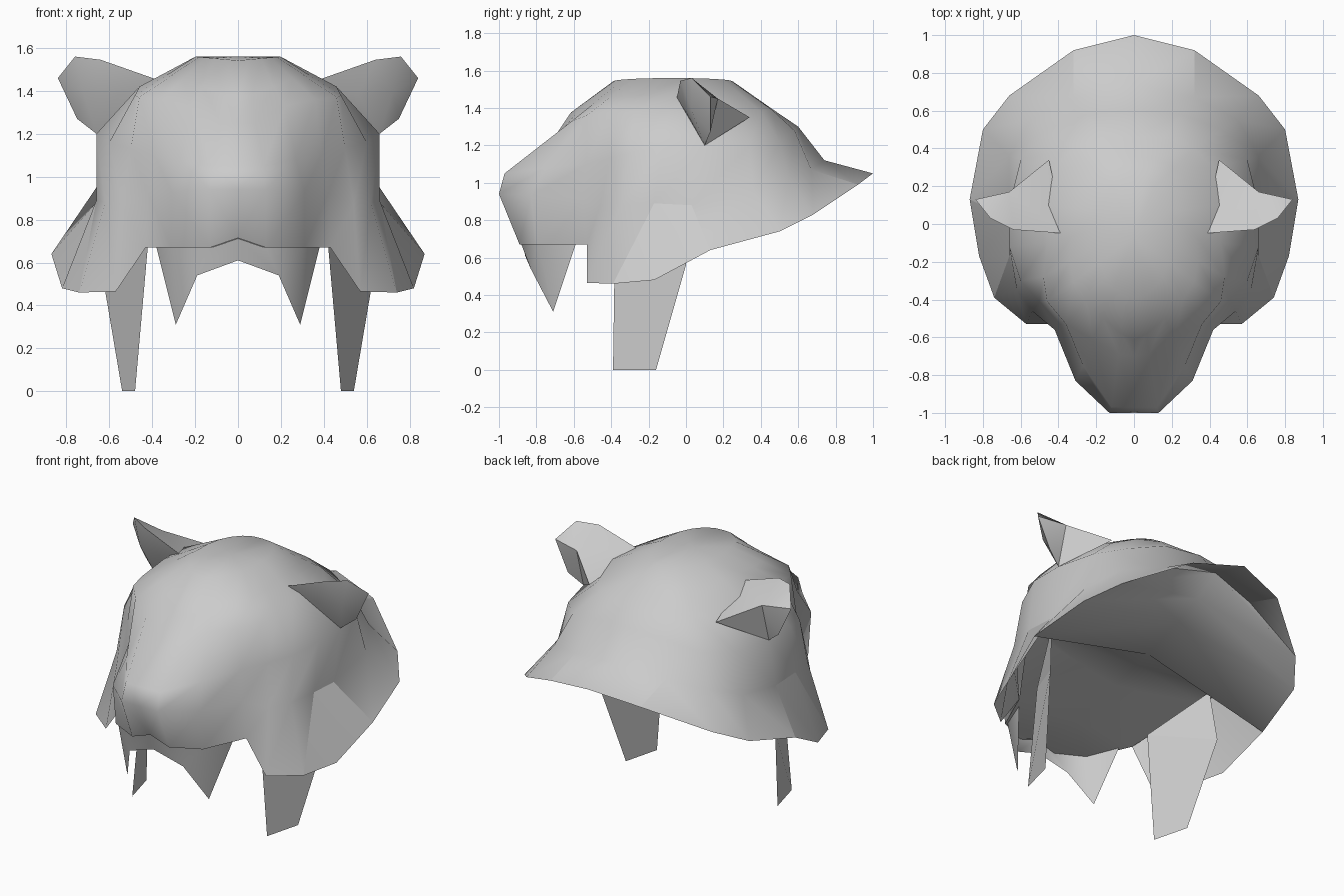
import bpy, math
from mathutils import Vector
import bmesh

if "Cube" in bpy.data.objects:
    bpy.data.objects.remove(bpy.data.objects["Cube"])


def build(name, verts, faces, angle, recalc=False, sharp=()):
    """Half mesh on +x, mirrored across x = 0."""
    me = bpy.data.meshes.new(name)
    me.from_pydata([tuple(v) for v in verts], [], faces)
    if recalc:
        bm = bmesh.new()
        bm.from_mesh(me)
        bmesh.ops.recalc_face_normals(bm, faces=bm.faces)
        bm.to_mesh(me)
        bm.free()
    ob = bpy.data.objects.new(name, me)
    bpy.context.collection.objects.link(ob)
    bpy.ops.object.select_all(action='DESELECT')
    ob.select_set(True)
    bpy.context.view_layer.objects.active = ob
    if angle:
        bpy.ops.object.shade_smooth_by_angle(angle=math.radians(angle))
    creases = {tuple(sorted(e)) for e in sharp}
    for e in me.edges:
        if tuple(sorted(e.vertices)) in creases:
            e.use_edge_sharp = True
    mod = ob.modifiers.new("Mirror", 'MIRROR')
    mod.use_clip = True
    mod.merge_threshold = 0.001
    return ob


# Hood shell: half rings from the front centre round to the back centre
rim = [(0, -.89, .715), (.13, -.89, .67), (.31, -.80, .67), (.43, -.53, .67),
       (.57, -.53, .465), (.74, -.39, .46), (.82, -.17, .48), (.87, .13, .64),
       (.80, .50, .74), (.66, .68, .83), (.32, .92, .99), (0, 1.0, 1.05)]
cheek = [(0, -1.0, .94), (.13, -1.0, .94), (.31, -.83, .93), (.42, -.56, .92),
         (.54, -.46, .87), (.62, -.35, .88), (.66, -.17, .89), (.66, .03, .88),
         (.66, .36, .95), (.55, .55, 1.02), (.32, .67, 1.07), (0, .74, 1.12)]
temple = [(0, -.97, 1.05), (.12, -.97, 1.05), (.27, -.75, 1.08), (.39, -.53, 1.10),
          (.50, -.41, 1.13), (.60, -.30, 1.16), (.66, -.12, 1.20), (.66, .10, 1.20),
          (.60, .34, 1.20), (.46, .50, 1.22), (.25, .58, 1.28), (0, .60, 1.30)]
brow = [(0, -.70, 1.25), (.08, -.69, 1.25), (.22, -.61, 1.33), (.36, -.53, 1.36),
        (.46, -.41, 1.37), (.48, -.28, 1.38), (.46, -.10, 1.42), (.46, .10, 1.42),
        (.42, .30, 1.36), (.32, .40, 1.38), (.17, .46, 1.39), (0, .46, 1.395)]
n = len(rim)
crown = []
for i in range(n):
    t = math.pi * i / (n - 1)
    s = math.sin(t) if 0 < i < n - 1 else 0
    crown.append((.2 * s, -.07 - .32 * math.cos(t), 1.542 + .018 * s))
forehead = []
for i, (a, b) in enumerate(zip(brow, crown)):
    m = (Vector(a) + Vector(b)) / 2
    m.y -= .07 * max(0, 1 - i / 3)
    m.z -= .02 if i < 3 else 0
    forehead.append(m)
rings = [rim, cheek, temple, brow, forehead, crown]
verts = [v for r in rings for v in r] + [(0, -.07, 1.56)]
faces = [(r * n + i, r * n + i + 1, (r + 1) * n + i + 1, (r + 1) * n + i)
         for r in range(5) for i in range(n - 1) if (r, i) != (0, 5)]
faces += [(5, 6, n + 6), (5, n + 6, n + 5)]        # cheek flap fold
faces += [(5 * n + i, 5 * n + i + 1, 6 * n) for i in range(n - 1)]
folds = [(5, n + 6), (n + 6, n + 7), (n + 7, 7), (10, n + 10)]
build("hood_shell", verts, faces, 45, sharp=folds)

# Underside closing the hood, sloping up from muzzle to nape
edge = [rim[1], rim[2], rim[3], cheek[6], cheek[7], rim[7], rim[8], rim[9], cheek[10]]
spine = [rim[0], (0, -.80, .69), (0, -.53, .69), (0, -.17, .76), (0, .03, .81),
         (0, .13, .84), (0, .40, .94), (0, .58, 1.02), cheek[11]]
m = len(edge)
faces = [(i, i + 1, m + i + 1, m + i) for i in range(m - 1)]
build("hood_underside", edge + spine + [rim[10]], faces + [(7, 2 * m, 8)], 120)

# Ears: outer rim, front bulging along a fold, pointed back running into the head
ear_rim = [(.37, -.05, 1.45), (.64, -.03, 1.545), (.76, .03, 1.56),
           (.84, .13, 1.46), (.75, .13, 1.27), (.66, .10, 1.20)]
extra = [(.72, .03, 1.39), (.56, .0, 1.38), (.66, .17, 1.45), (.45, .34, 1.35)]
faces = [(i, i + 1, 6) for i in range(1, 5)]
faces += [(5, 7, 6), (0, 1, 7), (1, 6, 7), (0, 7, 5)]
faces += [(i + 1, i, 8) for i in range(5)]
faces += [(0, 9, 8), (9, 5, 8)]
build("ear", ear_rim + extra, faces, 45, True)

# Upper teeth strip with one fang on each side
upper = [(0, -.88, .715), (.13, -.88, .67), (.30, -.79, .67), (.38, -.59, .67)]
lower = [(0, -.86, .61), (.19, -.83, .54), (.29, -.71, .31)]
build("teeth", upper + lower, [(0, 4, 5, 1), (1, 5, 2), (2, 5, 6), (2, 6, 3)], 80)

# Hanging chin straps
strap = [(.48, -.39, 0), (.54, -.16, 0), (.635, 0, .56), (.60, -.03, .88), (.42, -.38, .68)]
build("chin_strap", strap, [(0, 1, 2, 4), (4, 2, 3)], 0)
